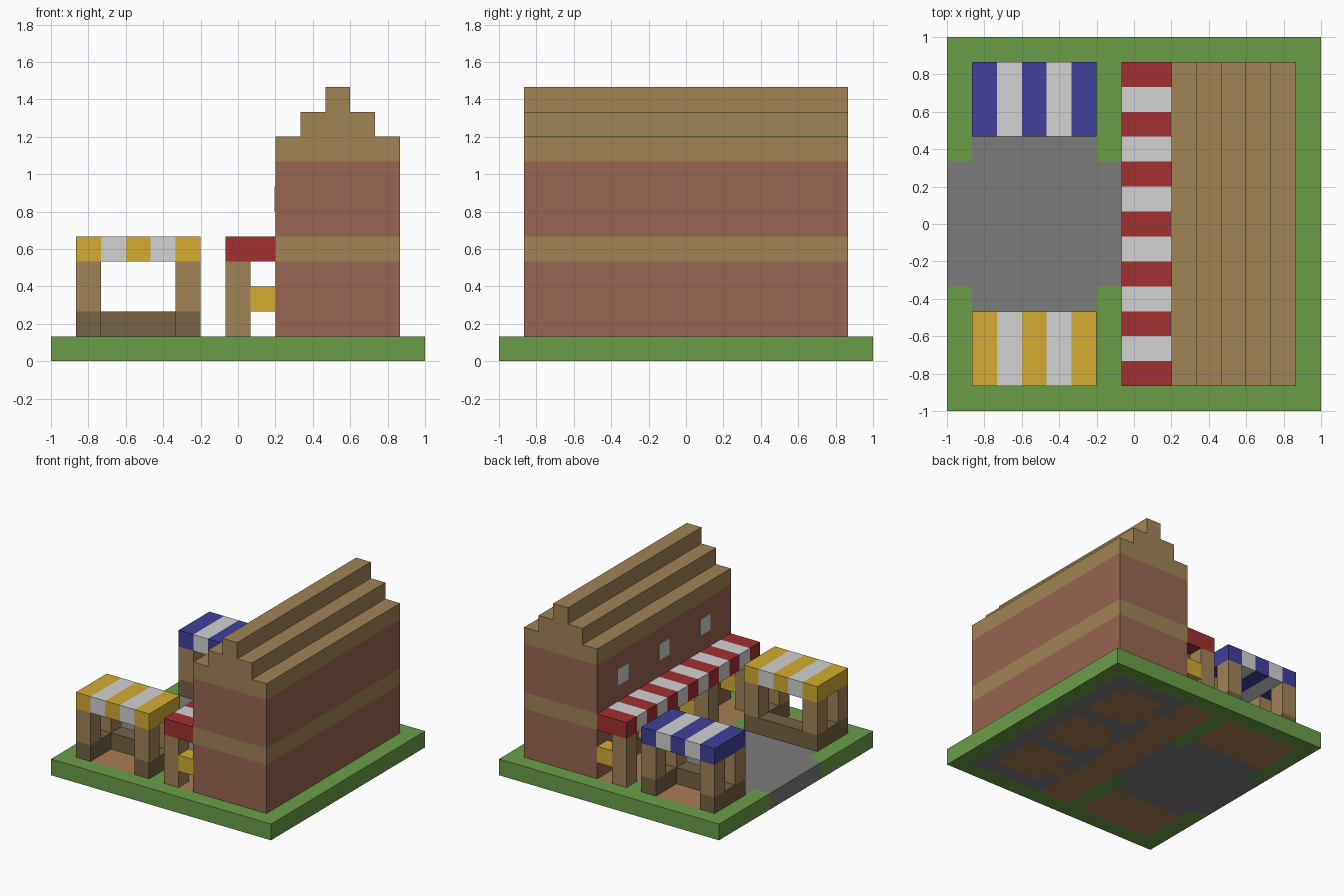
import bpy
import bmesh
from mathutils import Vector

if "Cube" in bpy.data.objects:
    bpy.data.objects.remove(bpy.data.objects["Cube"], do_unlink=True)

GRID = 15            # cells along each side of the plot
U = 2 / GRID         # size of one cell


def material(name, r, g, b):
    """Flat material from display colour values, stored as linear."""
    linear = [((c / 255 + 0.055) / 1.055) ** 2.4 for c in (r, g, b)]
    mat = bpy.data.materials.new(name)
    mat.use_nodes = True
    mat.diffuse_color = (*linear, 1)
    bsdf = mat.node_tree.nodes["Principled BSDF"]
    bsdf.inputs["Base Color"].default_value = (*linear, 1)
    bsdf.inputs["Roughness"].default_value = 0.9
    return mat


GRASS = material("grass green", 107, 158, 73)
STONE = material("stone grey", 124, 124, 124)
FLOOR = material("floor tan", 170, 125, 82)
WOOD = material("light wood", 161, 131, 86)
DARK = material("dark wood", 118, 98, 67)
BRICK = material("brick", 152, 102, 81)
WHITE = material("cloth white", 210, 210, 210)
RED = material("cloth red", 162, 48, 50)
BLUE = material("cloth blue", 64, 64, 156)
YELLOW = material("cloth yellow", 211, 172, 50)


def finish(name, bm, mats):
    mesh = bpy.data.meshes.new(name)
    bm.to_mesh(mesh)
    bm.free()
    for mat in mats:
        mesh.materials.append(mat)
    obj = bpy.data.objects.new(name, mesh)
    bpy.context.collection.objects.link(obj)
    return obj


def blocks(name, mats, parts):
    """Boxes in one object; each part is (low cell, high cell, material slot)."""
    bm = bmesh.new()
    for low, high, slot in parts:
        low, high = Vector(low), Vector(high)
        size, mid = (high - low) * U, (low + high) / 2 * U
        made = bmesh.ops.create_cube(bm, size=1)["verts"]
        bmesh.ops.scale(bm, vec=size, verts=made)
        bmesh.ops.translate(bm, vec=mid - Vector((1, 1, 0)), verts=made)
        for face in {f for v in made for f in v.link_faces}:
            face.material_index = slot
    return finish(name, bm, mats)


# Ground slab: paving, plank floors and grass chosen by position
def ground_slot(x, y):
    i, j = int((x + 1) / U), int((y + 1) / U)
    side = min(j, GRID - 1 - j)              # distance from front or back edge
    if i <= 6 and side >= 5 or 1 <= i <= 5 and side == 4:
        return 1
    if side >= 1 and 1 <= i <= 5 or side >= 1 and i in (7, 8):
        return 2
    if side >= 1 and 9 <= i <= 13:
        room = 10 <= i <= 12 and j % 4 != 1
        doorway = i == 9 and j % 4 == 3
        return 2 if room or doorway else 1
    return 0


bm = bmesh.new()
bmesh.ops.create_grid(bm, x_segments=GRID, y_segments=GRID, size=1)
top = bmesh.ops.extrude_face_region(bm, geom=bm.faces[:])["geom"]
bmesh.ops.translate(bm, vec=(0, 0, U),
                    verts=[v for v in top if isinstance(v, bmesh.types.BMVert)])
bmesh.ops.recalc_face_normals(bm, faces=bm.faces)
for f in bm.faces:
    c = f.calc_center_median() - f.normal * U / 4
    f.material_index = ground_slot(c.x, c.y)
finish("ground", bm, [GRASS, STONE, FLOOR])

# House: ground floor with three shops, each with a doorway
walls = [((13, 1, 1), (14, 14, 4), 0)]
walls += [((9, j, 1), (13, j + 1, 4), 0) for j in (1, 5, 9, 13)]
for j in (3, 7, 11):
    walls += [((9, j - 1, 1), (10, j, 4), 0),
              ((9, j + 1, 1), (10, j + 2, 4), 0),
              ((9, j, 3), (10, j + 1, 4), 0)]
blocks("shop_walls", [BRICK], walls)
blocks("floor_band", [WOOD], [((9, 1, 4), (14, 14, 5), 0)])
blocks("upper_walls", [BRICK], [((9, 1, 5), (14, 14, 8), 0)])
blocks("windows", [WHITE],
       [((8.97, j, 6), (9, j + 1, 7), 0) for j in (3, 7, 11)])

# Stepped roof
blocks("stepped_roof", [WOOD],
       [((9 + s, 1, 8 + s), (14 - s, 14, 9 + s), 0) for s in range(3)])

# Long striped awning with posts and lamps on the wall behind them
blocks("shop_awning", [RED, WHITE],
       [((7, j, 4), (9, j + 1, 5), (j + 1) % 2) for j in range(1, 14)])
blocks("awning_posts", [WOOD],
       [((7, j, 1), (8, j + 1, 4), 0) for j in (1, 5, 9, 13)])
blocks("wall_lamps", [YELLOW],
       [((8, j, 2), (9, j + 1, 3), 0) for j in (1, 5, 9, 13)])


# Market stalls: U-shaped counter facing the plaza, corner posts, striped canopy
def stall(name, cloth, j, counter_j):
    counter = [((i, j, 1), (i + 1, j + 3, 2), 0) for i in (1, 5)]
    counter.append(((2, counter_j, 1), (5, counter_j + 1, 2), 0))
    blocks(name + "_counter", [DARK], counter)
    blocks(name + "_posts", [WOOD],
           [((i, k, 2), (i + 1, k + 1, 4), 0) for i in (1, 5) for k in (j, j + 2)])
    blocks(name + "_canopy", [cloth, WHITE],
           [((i, j, 4), (i + 1, j + 3, 5), (i + 1) % 2) for i in range(1, 6)])


stall("front_stall", YELLOW, 1, 3)
stall("back_stall", BLUE, 11, 11)
